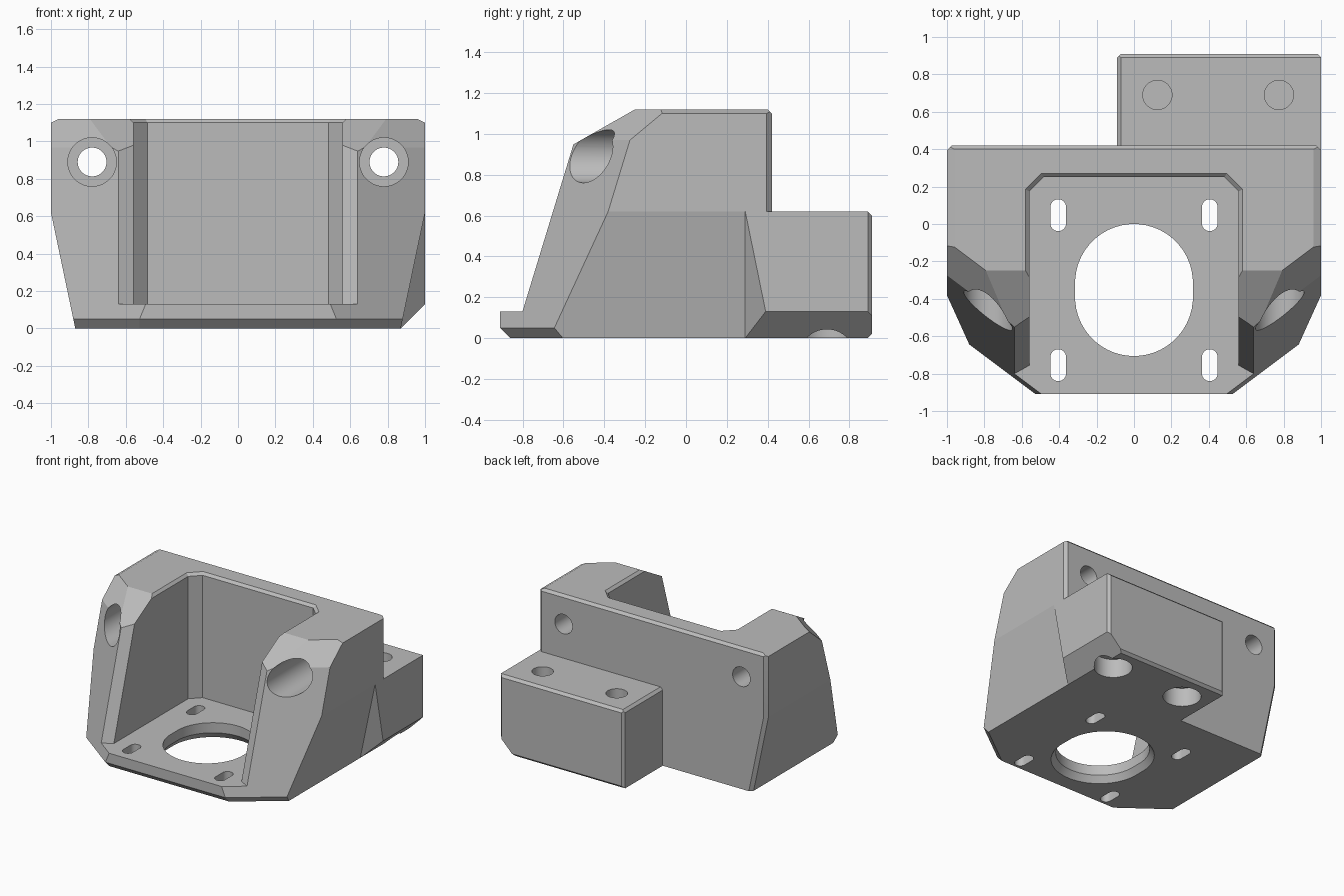
import bpy, bmesh
from math import cos, sin, tau, radians
from mathutils import Vector

cube = bpy.data.objects.get("Cube")
if cube:
    bpy.data.objects.remove(cube, do_unlink=True)

grey = bpy.data.materials.new("plain_grey")
grey.use_nodes = True
COLOUR = (0.5, 0.5, 0.5, 1)
grey.diffuse_color = COLOUR
grey.node_tree.nodes["Principled BSDF"].inputs["Base Color"].default_value = COLOUR


def finish(bm, name):
    bmesh.ops.recalc_face_normals(bm, faces=bm.faces)
    mesh = bpy.data.meshes.new(name)
    bm.to_mesh(mesh)
    bm.free()
    mesh.materials.append(grey)
    ob = bpy.data.objects.new(name, mesh)
    bpy.context.collection.objects.link(ob)
    return ob


def hull(name, points):
    bm = bmesh.new()
    for p in points:
        bm.verts.new(p)
    bmesh.ops.convex_hull(bm, input=bm.verts)
    bmesh.ops.dissolve_limit(bm, angle_limit=radians(0.5), verts=bm.verts, edges=bm.edges)
    return finish(bm, name)


def faceted_block(name, low, high, planes):
    """Box trimmed by planes, each a point and an outward normal."""
    bm = bmesh.new()
    bmesh.ops.create_cube(bm, size=1)
    for v in bm.verts:
        v.co = [h if c > 0 else l for c, l, h in zip(v.co, low, high)]
    for co, no in planes:
        bmesh.ops.bisect_plane(bm, geom=bm.verts[:] + bm.edges[:] + bm.faces[:], dist=1e-5,
                               plane_co=co, plane_no=Vector(no).normalized(), clear_outer=True)
        rim = [e for e in bm.edges if e.is_boundary]
        if rim:
            bmesh.ops.holes_fill(bm, edges=rim, sides=0)
    return finish(bm, name)


def ring(x, y, z, r, axis="z", stretch=0):
    """Circle of points, optionally stretched along y into a slot."""
    pts = []
    for i in range(48):
        a = tau * (i + 0.5) / 48
        c, s = r * cos(a), r * sin(a)
        if axis == "z":
            pts.append((x + c, y + s + (stretch if s > 0 else -stretch), z))
        else:
            pts.append((x + c, y, z + s))
    return pts


def combine(target, tool, operation):
    mod = target.modifiers.new(operation.lower(), "BOOLEAN")
    mod.operation = operation
    mod.solver = "EXACT"
    mod.object = tool
    bpy.context.view_layer.objects.active = target
    bpy.ops.object.modifier_apply(modifier=mod.name)
    bpy.data.objects.remove(tool, do_unlink=True)


# Main body: sloped front, cut corners, tapered lower sides, small chamfers
planes = [((0, -2.22, 0), (0, -1, 1.76)),
          ((0, -0.91, 0.05), (0, -1, -1)),
          ((0, 0.40, 1.12), (0, 1, 1))]
for s in (-1, 1):
    planes += [((0, -1.32, 0), (s * 0.75, -1, 0.305)),
               ((0, -2.187, 0), (s * 0.75, -1, 1.2)),
               ((0, -1.305, 0.05), (s * 0.6, -0.8, -0.8)),
               ((s, 0, 0.62), (s * 0.62, 0, -0.13)),
               ((s, 0.395, 0.62), (s, 1, 0)),
               ((s, 0.395, 0.62), (s * 0.62, 0.62, -0.13)),
               ((s, 0, 1.10), (s, 0, 2))]
body = faceted_block("motor_bracket", (-1, -0.91, 0), (1, 0.42, 1.12), planes)

# Rear mounting block
block = faceted_block("rear_block", (-0.09, 0.29, 0), (1, 0.91, 0.62), [
    ((1, 0.29, 0.62), (0.062, -0.0637, -0.013)),
    ((1, 0, 0.13), (1, 0, -1)),
    ((0, 0.89, 0.62), (0, 1, 1)),
    ((0, 0.91, 0.02), (0, 1, -1)),
    ((-0.07, 0.91, 0), (-1, 1, 0)),
    ((0.98, 0.91, 0), (1, 1, 0)),
    ((-0.07, 0, 0.62), (-1, 0, 1))])
combine(body, block, "UNION")


# Motor cavity, open at the front and top
def cavity_plan(z, grow=0):
    half = [(0.56 + grow, -1.5), (0.56 + grow, 0.175 + grow / 2), (0.485 + grow / 2, 0.25 + grow)]
    return [(s * x, y, z) for s in (-1, 1) for x, y in half]


def bevel_plan(z):
    y = -0.84 + 0.305 * z
    half = [(0.55, y + 0.05), (0.9, y - 0.146), (0.9, -1.5)]
    return [(s * x, yy, z) for s in (-1, 1) for x, yy in half]


combine(body, hull("cavity", cavity_plan(0.13) + cavity_plan(1.3)), "DIFFERENCE")
combine(body, hull("cavity_front_bevel", bevel_plan(0.13) + bevel_plan(1.3)), "DIFFERENCE")
combine(body, hull("cavity_rim", cavity_plan(1.10) + cavity_plan(1.14, 0.04)), "DIFFERENCE")

# Motor opening with a flared underside
combine(body, hull("motor_opening", ring(0, -0.353, -0.1, 0.315, stretch=0.038)
                   + ring(0, -0.353, 0.3, 0.315, stretch=0.038)), "DIFFERENCE")
combine(body, hull("opening_flare", ring(0, -0.353, -0.01, 0.357, stretch=0.038)
                   + ring(0, -0.353, 0.05, 0.315, stretch=0.038)), "DIFFERENCE")

# Slotted motor screw holes
for x in (-0.405, 0.405):
    for y in (-0.755, 0.047):
        combine(body, hull("screw_slot", ring(x, y, -0.1, 0.042, stretch=0.043)
                           + ring(x, y, 0.3, 0.042, stretch=0.043)), "DIFFERENCE")

# Counterbored bolt holes through the back wall
for x in (-0.78, 0.78):
    combine(body, hull("bolt_hole", ring(x, -1, 0.89, 0.077, "y") + ring(x, 1, 0.89, 0.077, "y")), "DIFFERENCE")
    combine(body, hull("bolt_recess", ring(x, -1, 0.89, 0.13, "y") + ring(x, 0, 0.89, 0.13, "y")), "DIFFERENCE")

# Block bolt holes: top bore and wider bottom recess, separated by a thin web
for x in (0.125, 0.775):
    combine(body, hull("block_bore", ring(x, 0.69, 0.17, 0.078) + ring(x, 0.69, 0.8, 0.078)), "DIFFERENCE")
    combine(body, hull("block_recess", ring(x, 0.69, -0.1, 0.138) + ring(x, 0.69, 0.15, 0.138)), "DIFFERENCE")

bpy.ops.object.select_all(action="DESELECT")
body.select_set(True)
bpy.context.view_layer.objects.active = body
bpy.ops.object.shade_smooth_by_angle(angle=radians(10))
